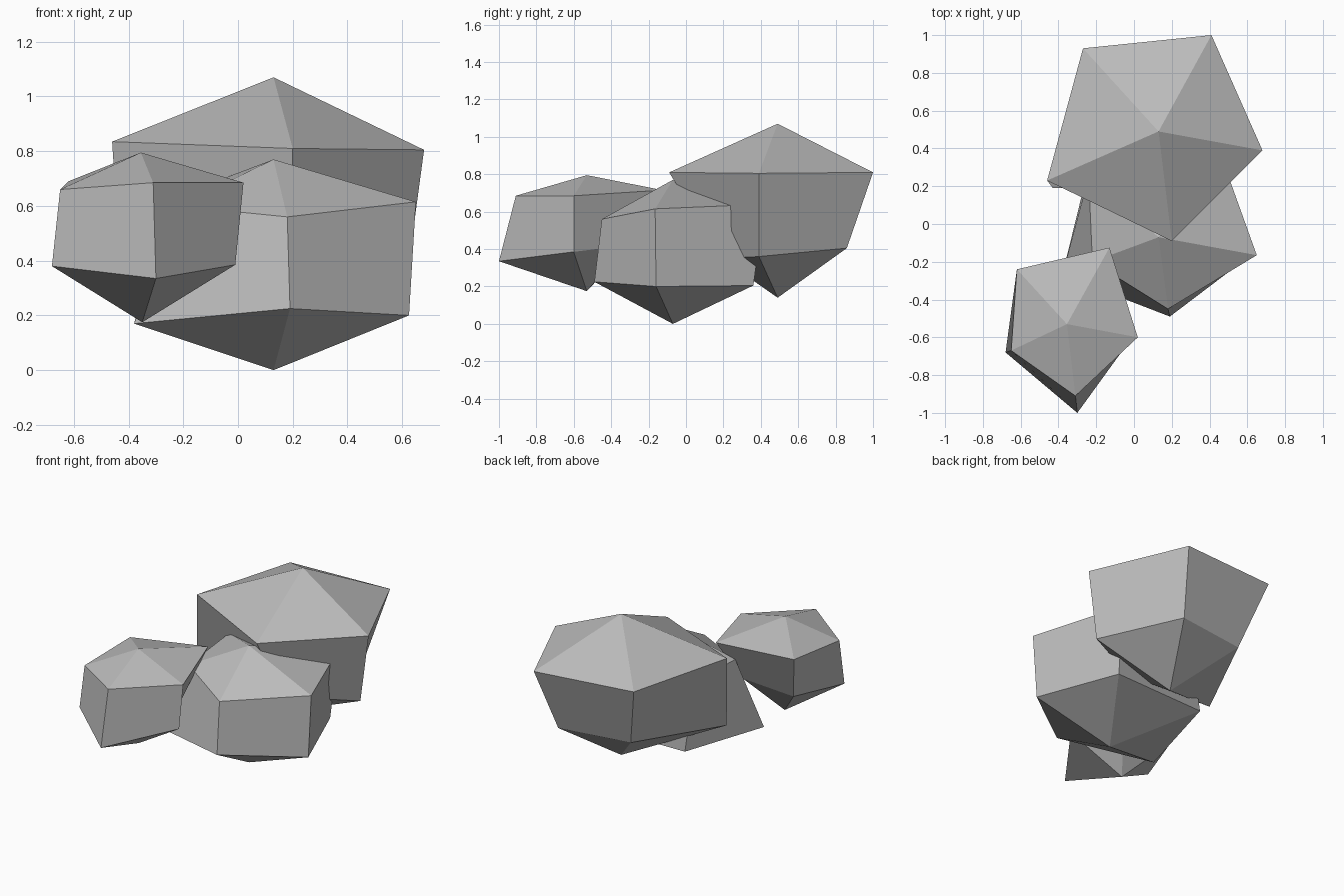
import bpy
import bmesh

default_cube = bpy.data.objects.get("Cube")
if default_cube:
    bpy.data.objects.remove(default_cube, do_unlink=True)


def make_material(name, colour):
    material = bpy.data.materials.new(name)
    material.use_nodes = True
    material.diffuse_color = colour
    shader = material.node_tree.nodes["Principled BSDF"]
    shader.inputs["Base Color"].default_value = colour
    shader.inputs["Roughness"].default_value = 0.9
    return material


def make_boulder(name, material, peak, upper_ring, lower_ring, base):
    """Faceted boulder: two five-sided rings closed by a peak and a base point."""
    bm = bmesh.new()
    top = bm.verts.new(peak)
    bottom = bm.verts.new(base)
    upper = [bm.verts.new(point) for point in upper_ring]
    lower = [bm.verts.new(point) for point in lower_ring]
    count = len(upper)
    for i in range(count):
        j = (i + 1) % count
        bm.faces.new((top, upper[i], upper[j]))
        bm.faces.new((upper[i], lower[i], lower[j], upper[j]))
        bm.faces.new((bottom, lower[j], lower[i]))
    bmesh.ops.recalc_face_normals(bm, faces=bm.faces[:])
    mesh = bpy.data.meshes.new(name)
    bm.to_mesh(mesh)
    bm.free()
    mesh.materials.append(material)
    boulder = bpy.data.objects.new(name, mesh)
    bpy.context.scene.collection.objects.link(boulder)
    return boulder


stone = make_material("stone grey", (0.5, 0.5, 0.5, 1))

# Rings run left, front, right, back right, back left as seen from the front

# Large raised boulder at the back
make_boulder(
    "back_boulder", stone,
    peak=(.13, .49, 1.07),
    upper_ring=[(-.46, .23, .835), (.2, -.09, .81), (.68, .39, .805),
                (.41, 1, .81), (-.27, .93, .83)],
    lower_ring=[(-.43, .19, .37), (.2, .19, .35), (.62, .39, .36),
                (.33, .86, .405), (-.15, .79, .41)],
    base=(.13, .49, .14))

# Middle boulder resting on the ground
make_boulder(
    "middle_boulder", stone,
    peak=(.13, -.07, .77),
    upper_ring=[(-.22, -.2, .6), (.18, -.45, .56), (.65, -.165, .615),
                (.44, .42, .64), (-.24, .25, .63)],
    lower_ring=[(-.38, -.27, .17), (.19, -.49, .225), (.625, -.16, .2),
                (.42, .36, .205), (-.23, .34, .2)],
    base=(.13, -.07, 0))

# Small boulder at the front
make_boulder(
    "front_boulder", stone,
    peak=(-.355, -.53, .795),
    upper_ring=[(-.65, -.67, .66), (-.31, -.91, .685), (.02, -.6, .685),
                (-.13, -.125, .715), (-.62, -.24, .69)],
    lower_ring=[(-.68, -.68, .38), (-.3, -1, .335), (-.01, -.6, .385),
                (-.19, -.32, .42), (-.56, -.32, .4)],
    base=(-.35, -.53, .175))
